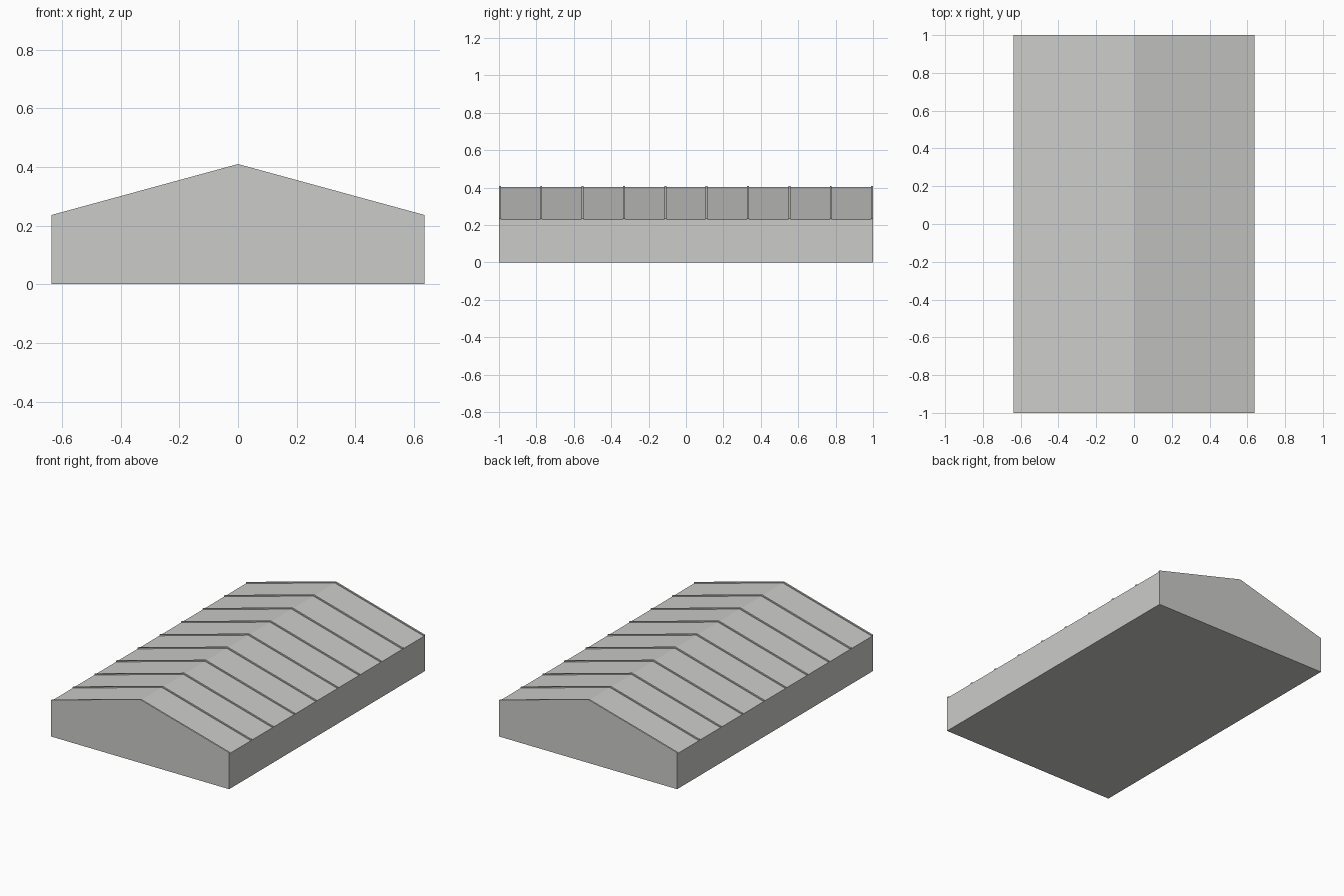
import bpy
import bmesh

if "Cube" in bpy.data.objects:
    bpy.data.objects.remove(bpy.data.objects["Cube"])

W, L = 0.637, 1.0            # half width, half length
EAVE, RIDGE = 0.229, 0.403   # roof sheet heights
LIFT = 0.007                 # rib height above the sheet
T = 0.005                    # panel thickness
RIB = 0.010                  # rib width along the building

grey = bpy.data.materials.new("light_grey")
grey.diffuse_color = (0.60, 0.60, 0.585, 1)
grey.use_nodes = True
grey.node_tree.nodes["Principled BSDF"].inputs["Base Color"].default_value = grey.diffuse_color


def extrude_profile(name, profile, y0, y1):
    """Extrude an x/z outline along y into a closed flat-faced part."""
    bm = bmesh.new()
    face = bm.faces.new([bm.verts.new((x, y0, z)) for x, z in profile])
    moved = bmesh.ops.extrude_face_region(bm, geom=[face])["geom"]
    bmesh.ops.translate(bm, vec=(0, y1 - y0, 0),
                        verts=[g for g in moved if isinstance(g, bmesh.types.BMVert)])
    bmesh.ops.recalc_face_normals(bm, faces=bm.faces)
    mesh = bpy.data.meshes.new(name)
    bm.to_mesh(mesh)
    bm.free()
    mesh.materials.append(grey)
    obj = bpy.data.objects.new(name, mesh)
    bpy.context.collection.objects.link(obj)
    return obj


def rect(x0, x1, z0, z1):
    return [(x0, z0), (x1, z0), (x1, z1), (x0, z1)]


def gable_band(lower, upper):
    """Chevron strip following both roof slopes, offset vertically."""
    return [(-W, EAVE + lower), (0, RIDGE + lower), (W, EAVE + lower),
            (W, EAVE + upper), (0, RIDGE + upper), (-W, EAVE + upper)]


# Floor slab
extrude_profile("floor", rect(-W, W, 0, T), -L, L)

# Long side walls
for side, x0 in (("left", -W), ("right", W - T)):
    extrude_profile(side + "_wall", rect(x0, x0 + T, T, EAVE), -L, L)

# End walls with triangular gables above
for end, y0 in (("front", -L), ("back", L - T)):
    extrude_profile(end + "_wall", rect(-W + T, W - T, T, EAVE), y0, y0 + T)
    extrude_profile(end + "_gable", [(-W, EAVE), (W, EAVE), (0, RIDGE)], y0, y0 + T)

# Pitched roof sheet
extrude_profile("roof", gable_band(-T, 0), -L + T, L - T)

# Ten raised ribs running over the ridge
for i in range(10):
    y = -L + i * (2 * L - RIB) / 9
    extrude_profile(f"roof_rib_{i + 1}", gable_band(0, LIFT), y, y + RIB)
